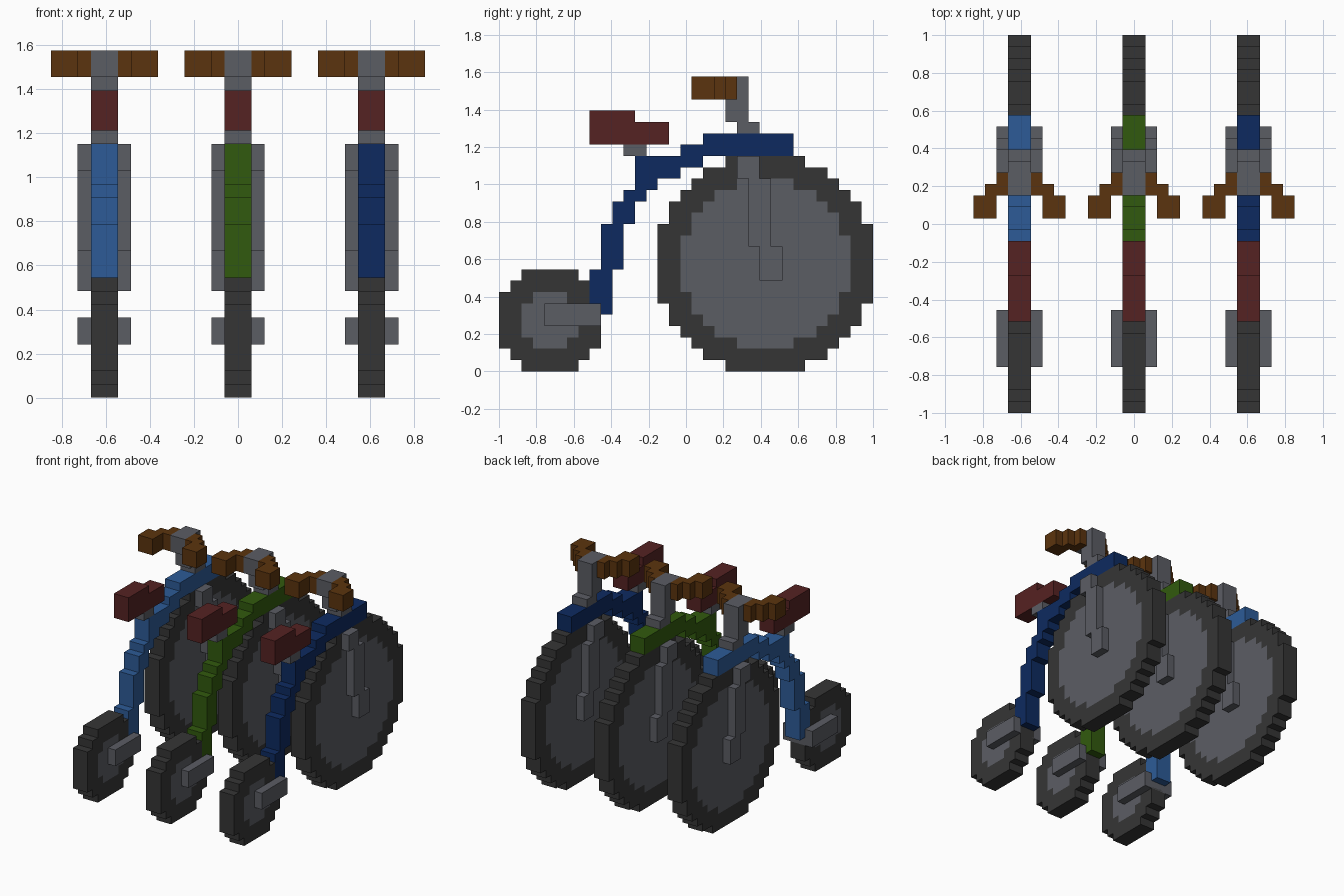
import bpy
import bmesh
from mathutils import Vector

if "Cube" in bpy.data.objects:
    bpy.data.objects.remove(bpy.data.objects["Cube"], do_unlink=True)

U = 2 / 33  # size of one block


def material(name, rgb):
    m = bpy.data.materials.new(name)
    m.use_nodes = True
    color = (*rgb, 1)
    m.diffuse_color = color
    m.node_tree.nodes["Principled BSDF"].inputs["Base Color"].default_value = color
    return m


rubber = material("rubber", (.036, .036, .036))
steel = material("steel", (.105, .109, .127))
leather = material("leather", (.091, .016, .016))
grip = material("brown_grip", (.105, .034, .0044))
paints = {
    "right": material("light_blue", (.026, .105, .31)),
    "middle": material("green", (.031, .102, .0044)),
    "left": material("navy", (.004, .023, .117)),
}


def slab(name, bands, half_width, x, mats, inner=()):
    """Extrude a stepped side profile; bands are (z0, z1, y0, y1) in blocks.
    Cells inside the inner bands get the second material."""
    def inside(j, k):
        return any(a <= k < b and c <= j < d for a, b, c, d in inner)

    bm = bmesh.new()
    verts = {}

    def corner(j, k):
        if (j, k) not in verts:
            verts[j, k] = bm.verts.new((x - half_width * U, j * U - 1, k * U))
        return verts[j, k]

    for z0, z1, y0, y1 in bands:
        for k in range(z0, z1):
            for j in range(y0, y1):
                f = bm.faces.new([corner(j, k), corner(j, k + 1),
                                  corner(j + 1, k + 1), corner(j + 1, k)])
                f.material_index = int(inside(j, k))
    ext = bmesh.ops.extrude_face_region(bm, geom=bm.faces[:], use_keep_orig=True)
    moved = [v for v in ext["geom"] if isinstance(v, bmesh.types.BMVert)]
    bmesh.ops.translate(bm, verts=moved, vec=Vector((2 * half_width * U, 0, 0)))
    bmesh.ops.recalc_face_normals(bm, faces=bm.faces[:])
    # Side walls always take the outer material
    for f in bm.faces:
        if abs(f.normal.x) < .5:
            f.material_index = 0
    bmesh.ops.dissolve_limit(bm, angle_limit=.01, verts=bm.verts[:],
                             edges=bm.edges[:], delimit={'MATERIAL'})
    mesh = bpy.data.meshes.new(name)
    bm.to_mesh(mesh)
    bm.free()
    for m in mats:
        mesh.materials.append(m)
    obj = bpy.data.objects.new(name, mesh)
    bpy.context.collection.objects.link(obj)
    return obj


def round_bands(steps, size, y):
    """Symmetric stepped disc from (height, inset) pairs of its lower half."""
    bands, z = [], 0
    for height, inset in steps:
        bands.append((z, z + height, y + inset, y + size - inset))
        if inset:
            bands.append((size - z - height, size - z, y + inset, y + size - inset))
        z += height
    return bands


def lifted(bands, dz):
    return [(a + dz, b + dz, c, d) for a, b, c, d in bands]


# Wheel profiles
big_wheel = round_bands([(1, 6), (1, 4), (1, 3), (1, 2), (2, 1), (7, 0)], 19, 14)
big_hub = lifted(round_bands([(1, 5), (1, 3), (1, 2), (2, 1), (5, 0)], 15, 16), 2)
# The small wheel is notched where the frame meets it
small_wheel = [(0, 1, 2, 7), (1, 2, 1, 8), (2, 5, 0, 9), (5, 7, 0, 8),
               (7, 8, 1, 8), (8, 9, 2, 7)]
small_hub = lifted(round_bands([(1, 1), (3, 0)], 5, 2), 2)

# Frame, steering and saddle profiles
frame = [(5, 9, 8, 10), (9, 13, 9, 11), (13, 15, 10, 12), (15, 16, 11, 13),
         (16, 17, 12, 14), (17, 18, 12, 16), (18, 19, 12, 18),
         (19, 20, 16, 26), (20, 21, 18, 26)]
fork = [(8, 11, 23, 25), (11, 17, 22, 24), (17, 19, 21, 23)]
stem = [(21, 22, 21, 23), (22, 24, 20, 22), (24, 26, 19, 22)]
saddle = [(20, 22, 8, 15), (22, 23, 8, 12)]

for i, (side, paint) in enumerate(paints.items()):
    cx = (i - 1) * 10 * U
    slab(side + "_big_wheel", big_wheel, 1, cx, [rubber, steel], big_hub)
    slab(side + "_small_wheel", small_wheel, 1, cx, [rubber, steel], small_hub)
    slab(side + "_frame", frame, 1, cx, [paint])
    slab(side + "_fork", fork, 2, cx, [steel])
    slab(side + "_small_axle", [(4, 6, 4, 9)], 2, cx, [steel])
    slab(side + "_stem", stem, 1, cx, [steel])
    slab(side + "_seat_post", [(19, 20, 11, 13)], 1, cx, [steel])
    slab(side + "_saddle", saddle, 1, cx, [leather])
    # Swept handlebar, stepping forward on both sides
    for s in (-1, 1):
        for n, (y0, y1) in enumerate([(19, 21), (17, 20), (17, 19)]):
            slab(f"{side}_handlebar_{'right' if s < 0 else 'left'}_{n + 1}",
                 [(24, 26, y0, y1)], .5, cx + s * (n + 1.5) * U, [grip])
